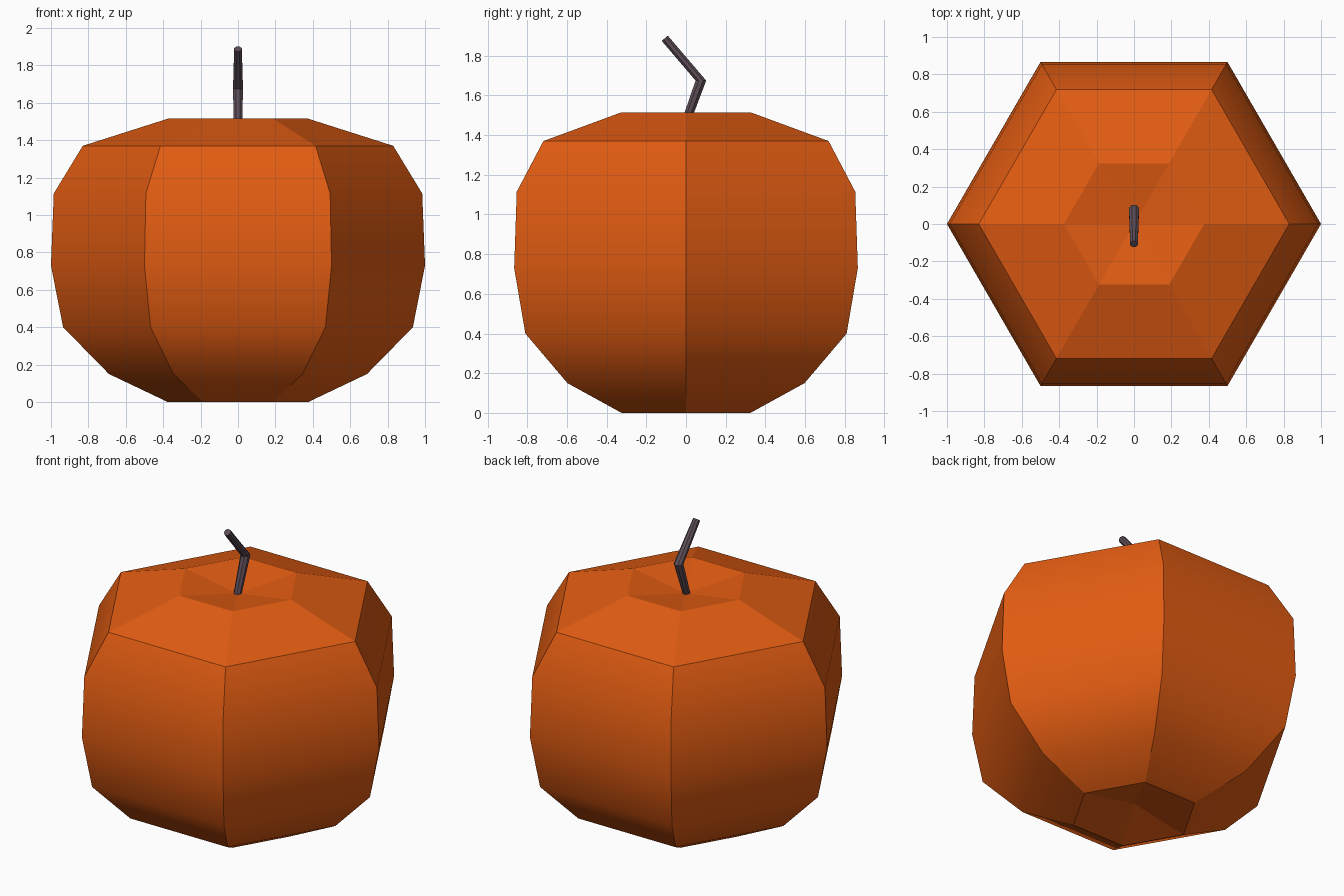
import bpy
import bmesh
from math import sin, cos, tau
from mathutils import Vector

cube = bpy.data.objects.get("Cube")
if cube:
    bpy.data.objects.remove(cube, do_unlink=True)


def make_material(name, rgb):
    mat = bpy.data.materials.new(name)
    mat.use_nodes = True
    colour = (*rgb, 1.0)
    mat.diffuse_color = colour
    mat.node_tree.nodes["Principled BSDF"].inputs["Base Color"].default_value = colour
    return mat


def bridge(bm, rings):
    """Join successive rings with quads; return one list of faces per band."""
    bands = []
    for low, high in zip(rings, rings[1:]):
        n = len(low)
        bands.append([bm.faces.new((low[i], low[(i + 1) % n], high[(i + 1) % n], high[i]))
                      for i in range(n)])
    return bands


def fan(bm, ring, point):
    """Close a ring with triangles meeting at a point."""
    tip = bm.verts.new(point)
    for i, v in enumerate(ring):
        bm.faces.new((v, ring[(i + 1) % len(ring)], tip))


def finish(bm, name, mat):
    bmesh.ops.recalc_face_normals(bm, faces=bm.faces[:])
    mesh = bpy.data.meshes.new(name)
    bm.to_mesh(mesh)
    bm.free()
    mesh.materials.append(mat)
    obj = bpy.data.objects.new(name, mesh)
    bpy.context.scene.collection.objects.link(obj)
    return obj


orange = make_material("orange skin", (0.76, 0.107, 0.006))
bark = make_material("purple grey stem", (0.108, 0.074, 0.095))

# Six-sided fruit body: (radius, height) profile with dimpled ends
profile = [(0.375, 0.0), (0.69, 0.15), (0.935, 0.40), (1.0, 0.73),
           (0.985, 1.115), (0.83, 1.37), (0.375, 1.515)]
bm = bmesh.new()
rings = [[bm.verts.new((r * cos(tau * i / 6), r * sin(tau * i / 6), z)) for i in range(6)]
         for r, z in profile]
bands = bridge(bm, rings)
fan(bm, rings[0], (0, 0, 0.07))
fan(bm, rings[-1], (0, 0, 1.455))

# Side panels are smooth up and down, with crisp corners and flat ends
for band in bands[:-1]:
    for face in band:
        face.smooth = True
for low, high in zip(rings, rings[1:]):
    for a, b in zip(low, high):
        bm.edges.get((a, b)).smooth = False
for ring in (rings[0], rings[-2], rings[-1]):
    for i in range(6):
        bm.edges.get((ring[i], ring[(i + 1) % 6])).smooth = False
finish(bm, "fruit_body", orange)

# Bent stem: (y, z, radius, tilt) at root, elbow and tip
stations = [(-0.01, 1.44, 0.023, -0.36), (0.075, 1.675, 0.029, 0.0),
            (-0.107, 1.888, 0.022, 0.69)]
sides = 8
bm = bmesh.new()
rings = []
for y, z, r, tilt in stations:
    across = Vector((0, cos(tilt), sin(tilt)))
    centre = Vector((0, y, z))
    rings.append([bm.verts.new(centre + r * (Vector((1, 0, 0)) * cos(tau * (i + 0.5) / sides)
                                             + across * sin(tau * (i + 0.5) / sides)))
                  for i in range(sides)])
bridge(bm, rings)
bm.faces.new(rings[0])
bm.faces.new(rings[-1])
finish(bm, "stem", bark)
